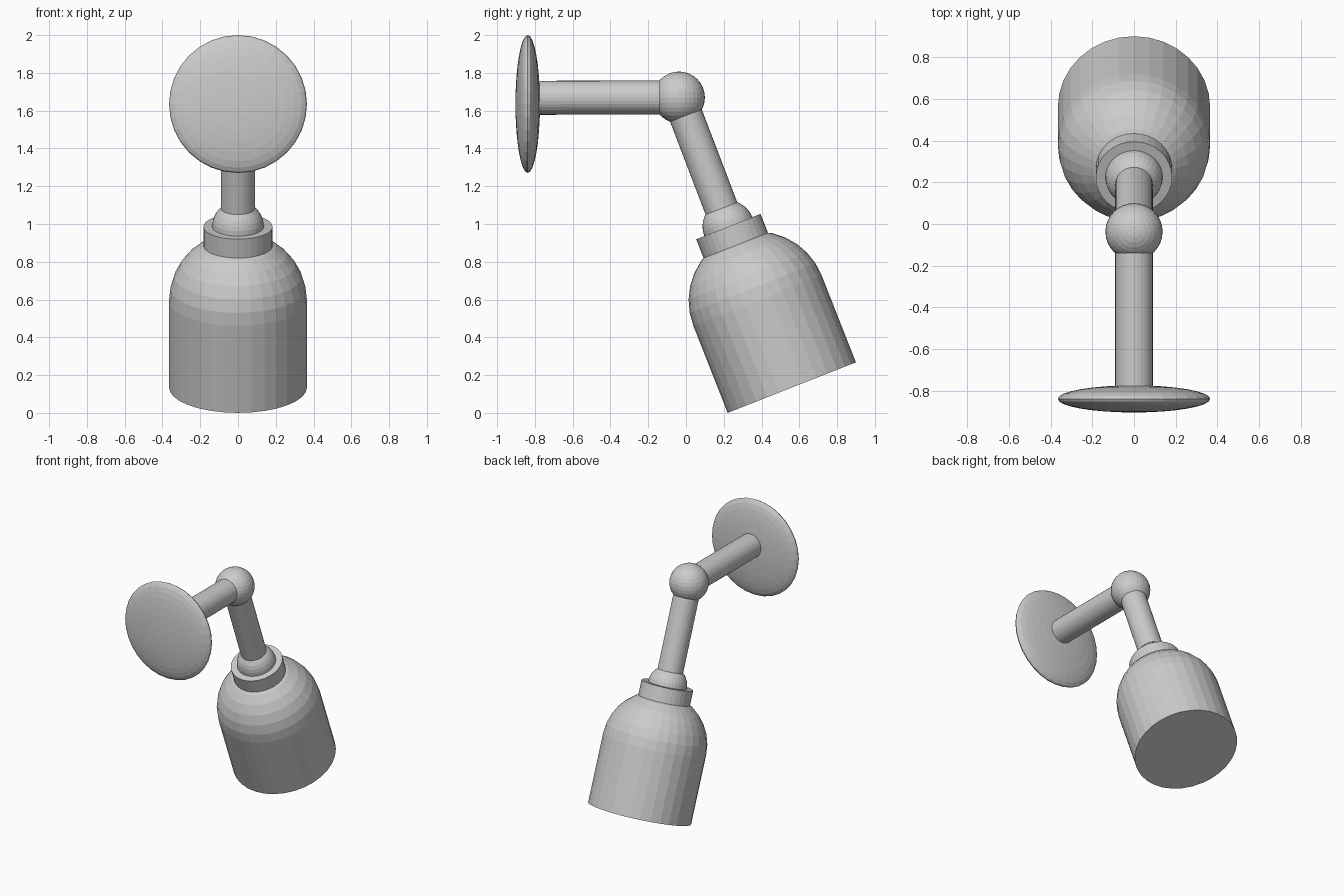
import bpy
import math
from mathutils import Vector

cube = bpy.data.objects.get("Cube")
if cube:
    bpy.data.objects.remove(cube, do_unlink=True)

# Single plain grey finish
grey = bpy.data.materials.new("plain grey")
grey.use_nodes = True
colour = (0.6, 0.6, 0.6, 1)
grey.diffuse_color = colour
grey.node_tree.nodes["Principled BSDF"].inputs["Base Color"].default_value = colour

SIDES = 32
UP = Vector((0, 0, 1))


def finish(name):
    obj = bpy.context.object
    obj.name = obj.data.name = name
    obj.data.materials.append(grey)
    return obj


def ball(name, centre, radius):
    bpy.ops.mesh.primitive_uv_sphere_add(segments=SIDES, ring_count=16,
                                         radius=radius, location=centre)
    return finish(name)


def rod(name, start, end, radius):
    axis = end - start
    bpy.ops.mesh.primitive_cylinder_add(vertices=SIDES, radius=radius,
                                        depth=axis.length, location=(start + end) / 2)
    obj = finish(name)
    obj.rotation_euler = UP.rotation_difference(axis).to_euler()
    return obj


def lathe(name, profile, origin, tilt):
    # Revolve (radius, height) rings, capping both ends
    verts, faces = [], []
    for r, z in profile:
        for i in range(SIDES):
            a = math.tau * i / SIDES
            verts.append((r * math.cos(a), r * math.sin(a), z))
    for k in range(len(profile) - 1):
        for i in range(SIDES):
            j = (i + 1) % SIDES
            low, high = k * SIDES, (k + 1) * SIDES
            faces.append((low + i, low + j, high + j, high + i))
    faces.append(tuple(reversed(range(SIDES))))
    faces.append(tuple(range(len(verts) - SIDES, len(verts))))
    mesh = bpy.data.meshes.new(name)
    mesh.from_pydata(verts, [], faces)
    mesh.materials.append(grey)
    obj = bpy.data.objects.new(name, mesh)
    obj.location = origin
    obj.rotation_euler = (tilt, 0, 0)
    bpy.context.collection.objects.link(obj)
    return obj


# Main joints and the tilted axis of the lamp head
tilt = math.radians(21.5)
axis = Vector((0, -math.sin(tilt), math.cos(tilt)))
head_base = Vector((0, 0.56, 0.134))
elbow = Vector((0, -0.037, 1.67))
neck = head_base + axis * 0.916

# Wall plate: flattened sphere facing the front
plate = ball("wall_plate", (0, -0.838, 1.635), 0.365)
plate.scale = (1, 1, 0.178)
plate.rotation_euler = (math.pi / 2, 0, 0)

# Arms and joints
rod("upper_arm", Vector((0, -0.838, 1.668)), elbow, 0.09)
ball("elbow_joint", elbow, 0.137)
rod("lower_arm", elbow, neck, 0.09)
neck_joint = ball("neck_joint", neck, 0.137)
neck_joint.rotation_euler = (tilt, 0, 0)

# Collar on top of the shade
rod("collar", neck - axis * 0.111, neck, 0.183)

# Shade: straight wall with a domed top
R, wall = 0.365, 0.495
profile = [(R, 0)]
for k in range(8):
    a = math.pi / 16 * k
    profile.append((R * math.cos(a), wall + R * math.sin(a)))
lathe("shade", profile, head_base, tilt)
